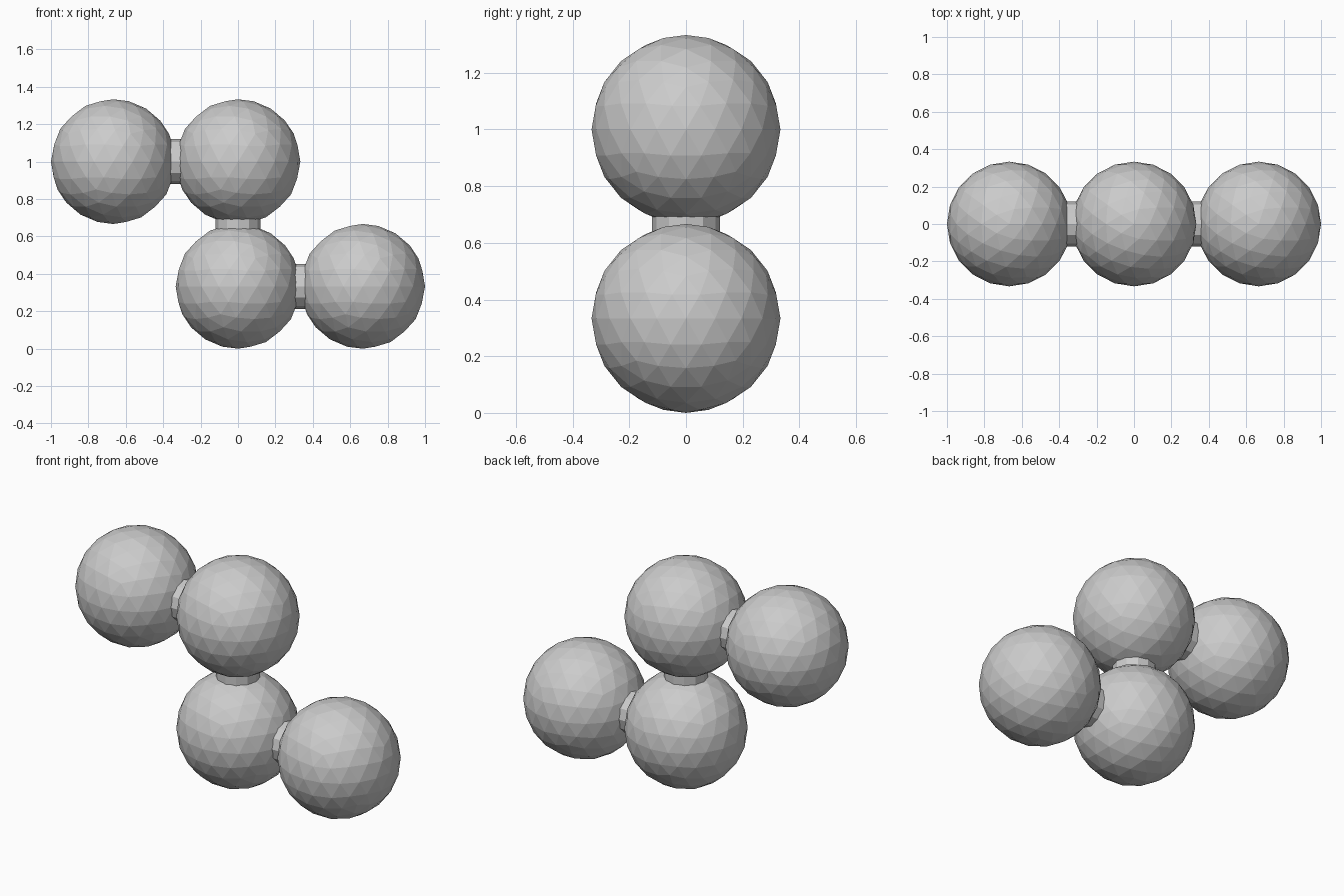
import bpy
from math import pi
from mathutils import Vector

if "Cube" in bpy.data.objects:
    bpy.data.objects.remove(bpy.data.objects["Cube"])

R = 1 / 3
centres = [Vector((-2 * R, 0, 3 * R)), Vector((0, 0, 3 * R)),
           Vector((0, 0, R)), Vector((2 * R, 0, R))]

# Faceted balls in a stepped chain
for i, c in enumerate(centres):
    bpy.ops.mesh.primitive_ico_sphere_add(subdivisions=3, radius=R, location=c)
    bpy.context.object.name = f"ball_{i + 1}"

# Short pegs joining neighbouring balls
for i, (a, b) in enumerate(zip(centres, centres[1:])):
    horizontal = abs(b.x - a.x) > 0.1
    bpy.ops.mesh.primitive_cylinder_add(
        vertices=12, radius=0.12, depth=0.16, location=(a + b) / 2,
        rotation=(0, pi / 2 if horizontal else 0, 0))
    bpy.context.object.name = f"joining_peg_{i + 1}"
